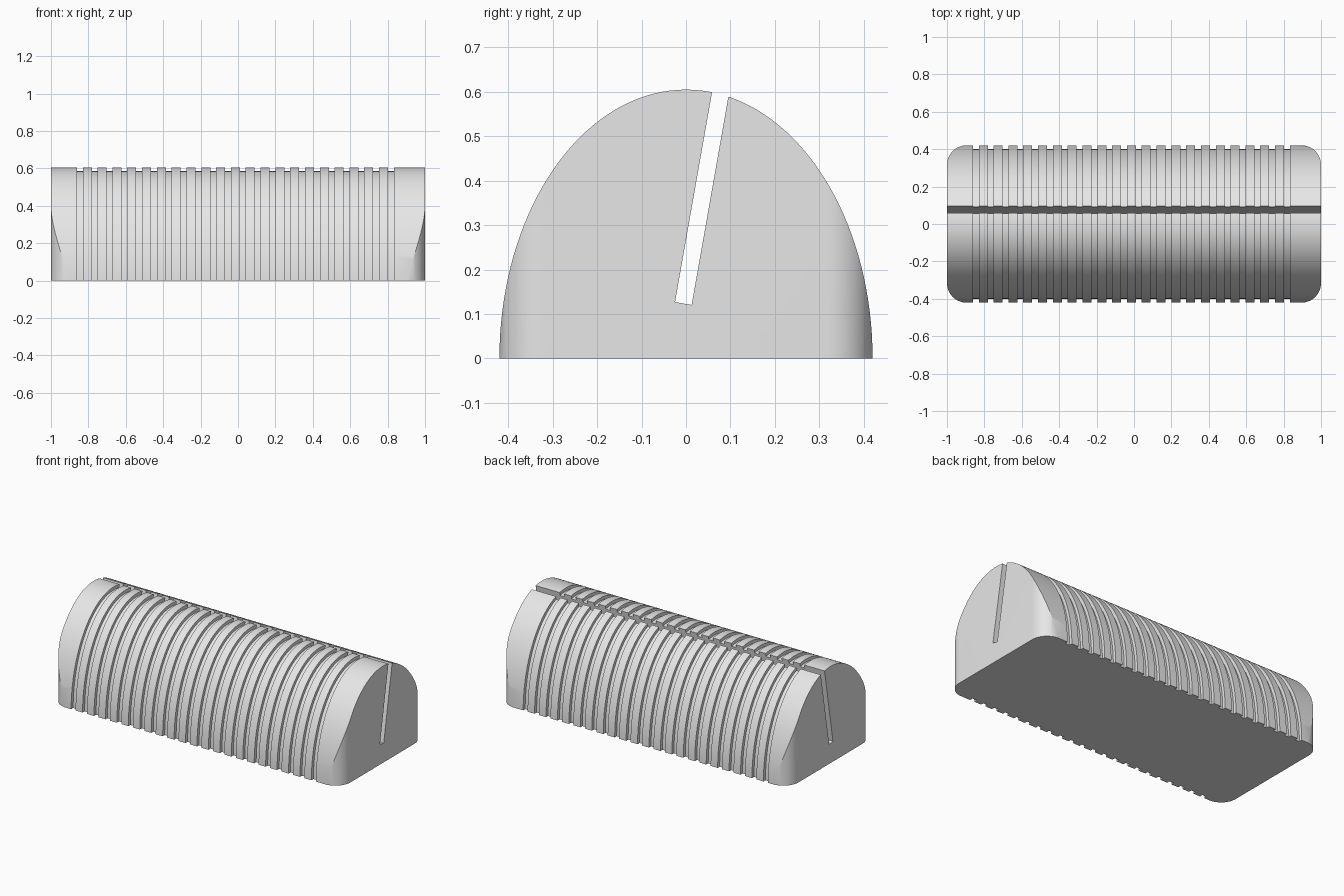
import bpy, bmesh
from math import sin, cos, pi, radians
from mathutils import Matrix

cube = bpy.data.objects.get("Cube")
if cube:
    bpy.data.objects.remove(cube, do_unlink=True)

HALF_WIDTH, HEIGHT = 0.42, 0.605
GROOVE_DEPTH, GROOVE_WIDTH = 0.02, 0.031
GROOVES, FIRST, PITCH = 22, -0.861, 0.0792
CORNER = 0.105

grey = bpy.data.materials.new("light_grey")
grey.use_nodes = True
grey.diffuse_color = (0.8, 0.8, 0.8, 1)
grey.node_tree.nodes["Principled BSDF"].inputs["Base Color"].default_value = (0.8, 0.8, 0.8, 1)


def loft(name, rings):
    """Closed solid skinned through rings of equal point count."""
    bm = bmesh.new()
    loops = [[bm.verts.new(p) for p in ring] for ring in rings]
    count = len(loops[0])
    for a, b in zip(loops, loops[1:]):
        for i in range(count):
            j = (i + 1) % count
            bm.faces.new((a[i], a[j], b[j], b[i]))
    bm.faces.new(loops[0])
    bm.faces.new(loops[-1])
    bmesh.ops.recalc_face_normals(bm, faces=bm.faces)
    mesh = bpy.data.meshes.new(name)
    bm.to_mesh(mesh)
    bm.free()
    mesh.materials.append(grey)
    obj = bpy.data.objects.new(name, mesh)
    bpy.context.collection.objects.link(obj)
    return obj


def arch(x, inset, steps=72):
    """Half-ellipse section with a skirt below the ground for trimming."""
    w, h = HALF_WIDTH - inset, HEIGHT - inset
    pts = [(x, w * cos(pi * i / steps), h * sin(pi * i / steps)) for i in range(steps + 1)]
    return [(x, w, inset - 0.1)] + pts + [(x, -w, inset - 0.1)]


def rounded_plan(z, steps=16):
    """Rectangle with rounded corners, slightly oversize in depth only at its ends."""
    pts = []
    for k, (sx, sy) in enumerate([(1, 1), (-1, 1), (-1, -1), (1, -1)]):
        for i in range(steps + 1):
            a = pi / 2 * (k + i / steps)
            pts.append((sx * (1 - CORNER) + CORNER * cos(a),
                        sy * (HALF_WIDTH + 0.0005 - CORNER) + CORNER * sin(a), z))
    return pts


def cut(target, cutter, operation):
    mod = target.modifiers.new(operation.title(), "BOOLEAN")
    mod.operation, mod.solver, mod.object = operation, "EXACT", cutter
    bpy.context.view_layer.objects.active = target
    bpy.ops.object.modifier_apply(modifier=mod.name)
    bpy.data.objects.remove(cutter, do_unlink=True)


# Ribbed arched body
rings = [arch(-1.1, 0)]
for n in range(GROOVES):
    start = FIRST + n * PITCH
    end = start + GROOVE_WIDTH
    rings += [arch(start, 0), arch(start, GROOVE_DEPTH), arch(end, GROOVE_DEPTH), arch(end, 0)]
rings.append(arch(1.1, 0))
body = loft("ribbed_body", rings)

# Rounded vertical corners and flat base
cut(body, loft("corner_trim", [rounded_plan(0), rounded_plan(1)]), "INTERSECT")

# Tilted slot running the full length
place = Matrix.Translation((0, -0.006, 0.1235)) @ Matrix.Rotation(radians(-10), 4, "X")
slot = [[place @ Matrix.Translation((x, y, z)).translation
         for y, z in ((-0.019, 0), (0.019, 0), (0.019, 0.7), (-0.019, 0.7))] for x in (-1.2, 1.2)]
cut(body, loft("slot_cutter", slot), "DIFFERENCE")

bpy.ops.object.select_all(action="DESELECT")
body.select_set(True)
bpy.context.view_layer.objects.active = body
bpy.ops.object.shade_smooth_by_angle(angle=radians(25))
